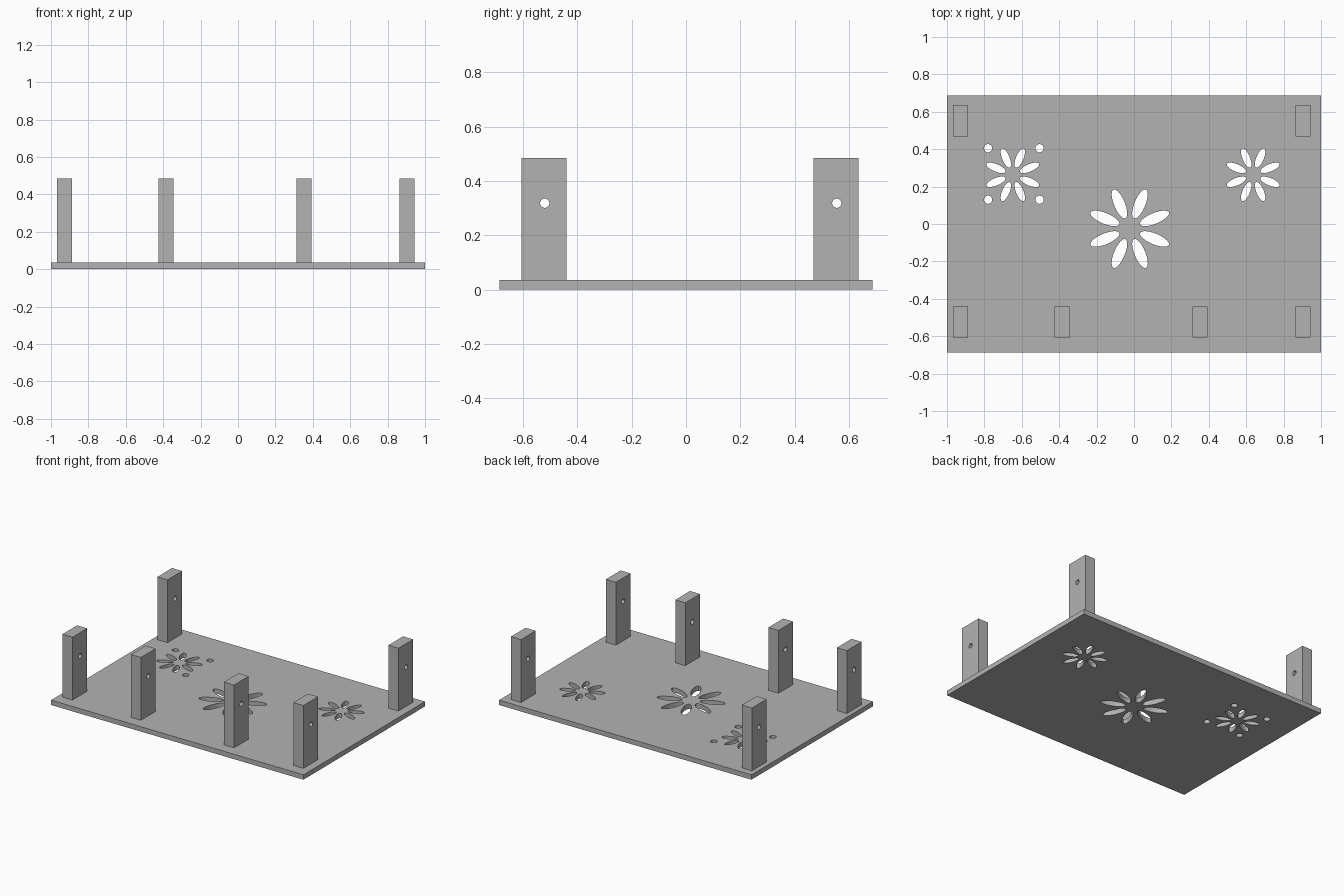
import bpy, bmesh
from math import sin, cos, pi
from mathutils import Matrix

cube = bpy.data.objects.get("Cube")
if cube:
    bpy.data.objects.remove(cube)

grey = bpy.data.materials.new("plain_grey")
grey.use_nodes = True
colour = (0.45, 0.45, 0.45, 1)
grey.diffuse_color = colour
grey.node_tree.nodes["Principled BSDF"].inputs["Base Color"].default_value = colour


def rectangle(x0, y0, x1, y1):
    return [(x0, y0), (x1, y0), (x1, y1), (x0, y1)]


def ellipse(cx, cy, rx, ry, turn=0, sides=28):
    pts = []
    for i in range(sides):
        a = 2 * pi * i / sides
        u, v = rx * cos(a), ry * sin(a)
        pts.append((cx + u * cos(turn) - v * sin(turn),
                    cy + u * sin(turn) + v * cos(turn)))
    return pts


def flower(cx, cy, inner, outer, half_width):
    """Eight petal-shaped openings around a centre."""
    middle, half_length = (inner + outer) / 2, (outer - inner) / 2
    angles = [(k + 0.5) * pi / 4 for k in range(8)]
    return [ellipse(cx + middle * cos(a), cy + middle * sin(a),
                    half_length, half_width, a) for a in angles]


def pierced_panel(name, loops, depth, matrix):
    """Extrude an outline whose further loops are openings."""
    curve = bpy.data.curves.new(name, 'CURVE')
    curve.dimensions = '2D'
    curve.fill_mode = 'BOTH'
    curve.extrude = depth / 2
    for loop in loops:
        spline = curve.splines.new('POLY')
        spline.points.add(len(loop) - 1)
        for point, (x, y) in zip(spline.points, loop):
            point.co = (x, y, 0, 1)
        spline.use_cyclic_u = True
    temp = bpy.data.objects.new(name + "_outline", curve)
    bpy.context.collection.objects.link(temp)
    bpy.context.view_layer.update()
    graph = bpy.context.evaluated_depsgraph_get()
    mesh = bpy.data.meshes.new_from_object(temp.evaluated_get(graph))
    bpy.data.objects.remove(temp)

    bm = bmesh.new()
    bm.from_mesh(mesh)
    bmesh.ops.remove_doubles(bm, verts=bm.verts, dist=0.0001)
    bmesh.ops.transform(bm, matrix=matrix, verts=bm.verts)
    bmesh.ops.recalc_face_normals(bm, faces=bm.faces)
    for face in bm.faces:
        face.smooth = False
    bm.to_mesh(mesh)
    bm.free()
    mesh.materials.clear()
    mesh.materials.append(grey)
    obj = bpy.data.objects.new(name, mesh)
    bpy.context.collection.objects.link(obj)
    return obj


# Base plate with three flowers and four round holes
thick = 0.035
loops = [rectangle(-1, -0.687, 1, 0.687)]
loops += flower(-0.023, -0.025, 0.06, 0.227, 0.029)
for x in (-0.648, 0.637):
    loops += flower(x, 0.263, 0.042, 0.152, 0.02)
loops += [ellipse(x, y, 0.022, 0.022)
          for x in (-0.78, -0.505) for y in (0.13, 0.405)]
pierced_panel("base_plate", loops, thick, Matrix.Translation((0, 0, thick / 2)))

# Upright posts, each drilled through sideways
sideways = Matrix(((0, 0, 1, 0), (1, 0, 0, 0), (0, 1, 0, 0), (0, 0, 0, 1)))
posts = {
    "front_right_post": (-0.927, -0.523),
    "front_inner_right_post": (-0.385, -0.523),
    "front_inner_left_post": (0.353, -0.523),
    "front_left_post": (0.903, -0.523),
    "back_right_post": (-0.927, 0.552),
    "back_left_post": (0.903, 0.552),
}
for name, (x, y) in posts.items():
    profile = [rectangle(-0.083, thick, 0.083, 0.485),
               ellipse(0.003, 0.318, 0.017, 0.017)]
    pierced_panel(name, profile, 0.08, Matrix.Translation((x, y, 0)) @ sideways)
